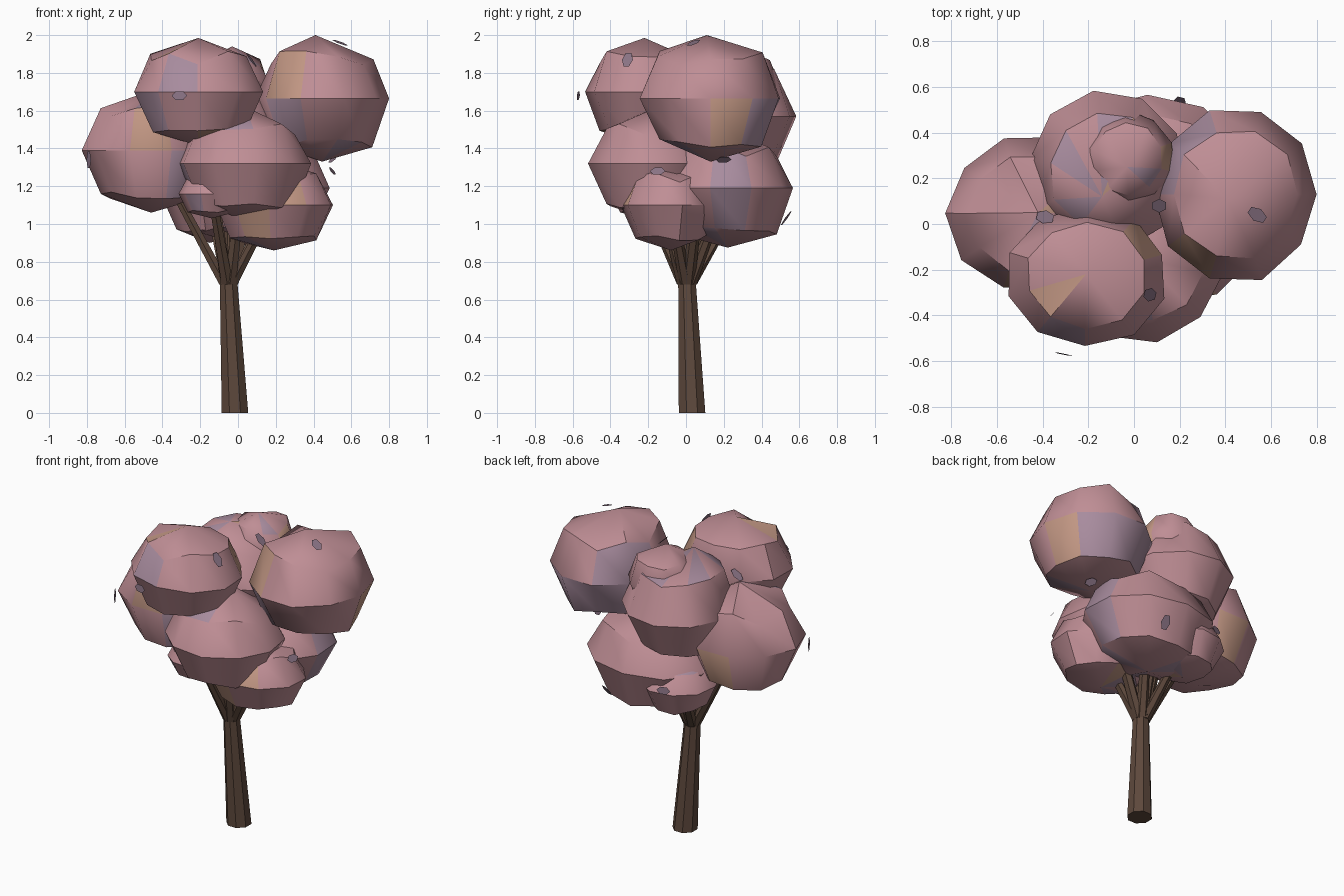
import bpy, bmesh, math, random
from mathutils import Vector

if "Cube" in bpy.data.objects:
    bpy.data.objects.remove(bpy.data.objects["Cube"])

random.seed(11)


def material(name, rgb):
    m = bpy.data.materials.new(name)
    m.diffuse_color = (*rgb, 1)
    m.use_nodes = True
    m.node_tree.nodes["Principled BSDF"].inputs["Base Color"].default_value = m.diffuse_color
    return m


PINK = material("pink leaves", (0.52, 0.27, 0.30))
LILAC = material("lilac leaves", (0.39, 0.26, 0.34))
TAN = material("tan leaves", (0.54, 0.31, 0.23))
BARK = material("bark", (0.11, 0.065, 0.045))
LEAF = material("loose leaf", (0.25, 0.17, 0.23))


def finish(name, bm, mats, smooth=0):
    bmesh.ops.recalc_face_normals(bm, faces=bm.faces[:])
    me = bpy.data.meshes.new(name)
    bm.to_mesh(me)
    bm.free()
    for m in mats:
        me.materials.append(m)
    ob = bpy.data.objects.new(name, me)
    bpy.context.collection.objects.link(ob)
    if smooth:
        bpy.ops.object.select_all(action='DESELECT')
        ob.select_set(True)
        bpy.context.view_layer.objects.active = ob
        bpy.ops.object.shade_smooth_by_angle(angle=math.radians(smooth))
    return ob


def limb(name, a, b, r1, r2, sides):
    """Tapered straight limb with horizontal ends."""
    bm = bmesh.new()
    rings = []
    for p, r in ((a, r1), (b, r2)):
        rings.append([bm.verts.new((p[0] + r * math.cos((i + .5) * math.tau / sides),
                                    p[1] + r * math.sin((i + .5) * math.tau / sides),
                                    p[2])) for i in range(sides)])
    for i in range(sides):
        j = (i + 1) % sides
        bm.faces.new((rings[0][i], rings[0][j], rings[1][j], rings[1][i]))
    for r in rings:
        bm.faces.new(r)
    return finish(name, bm, [BARK])


def clump(name, c, r, apex, turn):
    """Faceted leaf ball: three rings and two pleated, pointed poles."""
    n = 10
    bm = bmesh.new()
    top = bm.verts.new((apex[0], apex[1], c[2] + r[2]))
    bottom = bm.verts.new((c[0], c[1], c[2] - r[2]))
    rings = []
    for rad, h, wob in ((.75, .63, .13), (1.0, 0, 0), (.73, -.71, .07)):
        ring = []
        for i in range(n):
            a = turn + i * math.tau / n
            k = rad * random.uniform(.97, 1.03)
            z = h + random.uniform(-wob, wob)
            ring.append(bm.verts.new((c[0] + r[0] * k * math.cos(a),
                                      c[1] + r[1] * k * math.sin(a), c[2] + r[2] * z)))
        rings.append(ring)
    for i in range(n):
        j = (i + 1) % n
        bm.faces.new((top, rings[0][i], rings[0][j]))
        bm.faces.new((bottom, rings[2][j], rings[2][i]))
        for u, v in zip(rings, rings[1:]):
            bm.faces.new((u[i], v[i], v[j], u[j]))
    # scattered colour patches
    for f in bm.faces:
        f.material_index = random.choices((0, 1, 2), (.82, .11, .07))[0]
    return finish(name, bm, [PINK, LILAC, TAN], 42)


# Trunk
FORK = Vector((-0.05, 0.005, 0.70))
limb("trunk", (-0.016, 0.032, 0), FORK, 0.076, 0.05, 8)

# Leaf clumps: centre, radii, top point
CLUMPS = [
    ((-0.21, -0.225, 1.70), (.355, .31, .285), (-.21, -.22)),
    ((0.445, 0.13, 1.665), (.365, .385, .335), (.41, .11)),
    ((-0.46, 0.045, 1.39), (.36, .345, .33), (-.42, .05)),
    ((0.035, -0.18, 1.32), (.36, .335, .30), (.04, -.15)),
    ((0.08, 0.22, 1.19), (.42, .355, .315), (.08, .20)),
    ((0.19, -0.08, 1.10), (.32, .26, .24), (.17, -.08)),
    ((-0.15, 0.27, 1.10), (.24, .25, .20), (-.15, .26)),
    ((-0.14, -0.23, 1.16), (.17, .17, .13), (-.14, -.22)),
    ((-0.12, 0.23, 1.57), (.34, .35, .33), (-.14, .12)),
    ((-0.03, 0.285, 1.73), (.21, .21, .21), (-.03, .25)),
]
for i, (c, r, apex) in enumerate(CLUMPS):
    clump(f"leaf_clump_{i + 1}", c, r, apex, (.3, 0.0)[i] if i < 2 else .25 + .5 * i)
    # branch from the fork into the clump
    d = Vector(c) - FORK
    start = FORK + Vector((d.x, d.y, 0)).normalized() * .018 - Vector((0, 0, .02))
    limb(f"branch_{i + 1}", start, FORK + d * .85, .036, .026, 6)

# Loose leaves on the crown: place and facing direction
LEAVES = [
    ((-.31, -.57, 1.68), (-.2, -1, .1)), ((.54, .04, 1.96), (.3, -.2, 1)),
    ((.07, -.31, 1.87), (.8, -.2, .6)), ((.50, -.15, 1.28), (.8, -.2, .6)),
    ((.50, .20, 1.34), (.6, .2, -.7)), ((.20, .53, 1.03), (.2, .8, -.6)),
    ((-.79, -.14, 1.34), (-.9, -.4, 0)), ((-.39, .03, 1.75), (-.5, .1, .8)),
    ((.11, .08, 1.86), (.7, 0, .7)), ((-.20, .52, 1.13), (-.3, 1, .1)),
]
for i, (p, nrm) in enumerate(LEAVES):
    q = Vector(nrm).to_track_quat('Z', 'Y')
    w, h = (.042, .026) if i in (0, 3, 4, 9) else (.03, .05)
    bm = bmesh.new()
    bm.faces.new([bm.verts.new(Vector(p) + q @ Vector((w * math.cos(k * math.pi / 3),
                                                      h * math.sin(k * math.pi / 3), 0)))
                  for k in range(6)])
    finish(f"loose_leaf_{i + 1}", bm, [LEAF])
